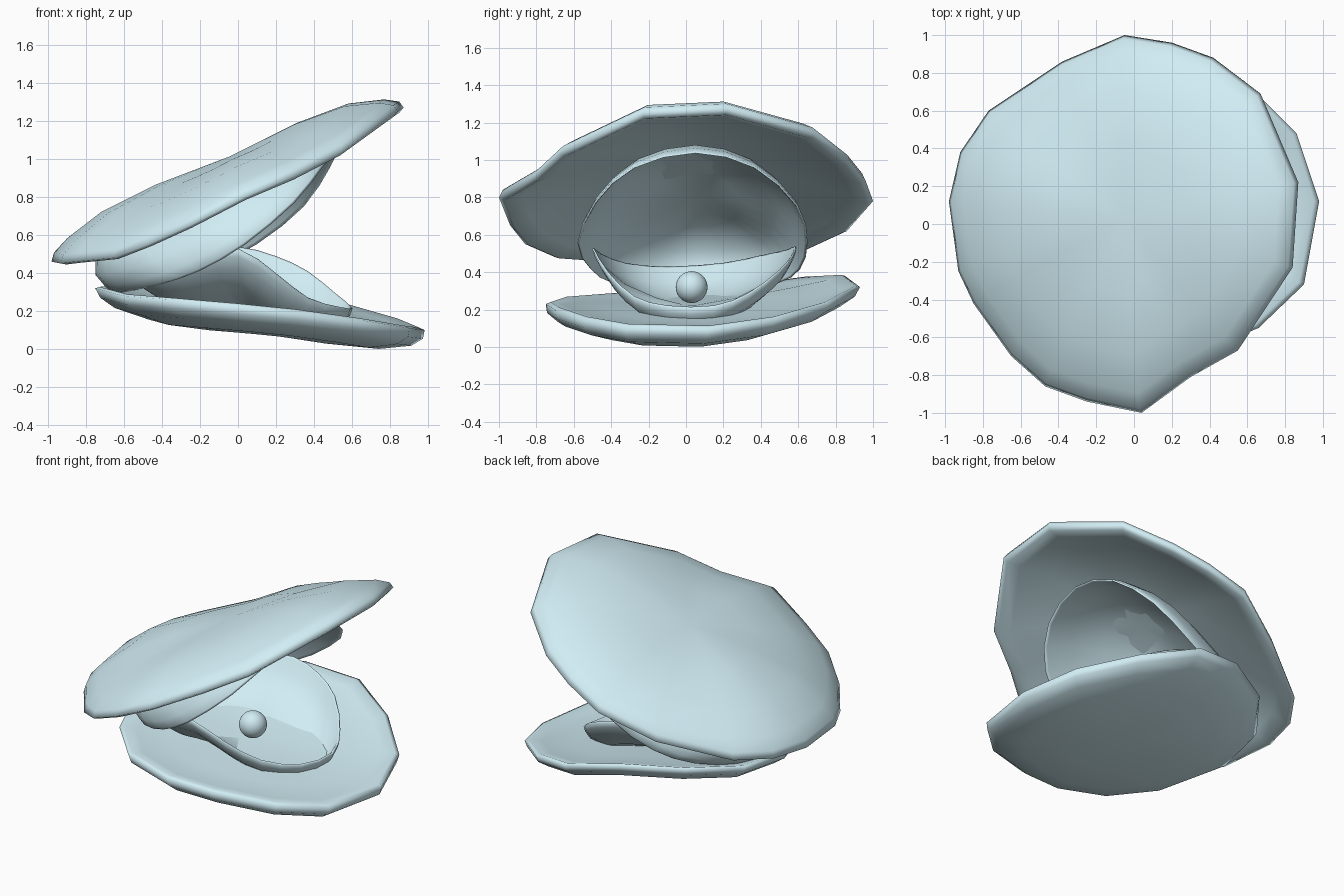
import bpy, bmesh, math
from mathutils import Vector

if "Cube" in bpy.data.objects:
    bpy.data.objects.remove(bpy.data.objects["Cube"])

mat = bpy.data.materials.new("pale_blue")
mat.diffuse_color = (.64, .85, .91, 1)
mat.use_nodes = True
mat.node_tree.nodes["Principled BSDF"].inputs["Base Color"].default_value = mat.diffuse_color


def smooth_loop(pts):
    # Doubles a closed loop with Catmull-Rom midpoints
    n, out = len(pts), []
    for i in range(n):
        a, b, c, d = (pts[(i + k) % n] for k in (-1, 0, 1, 2))
        out += [b, (b + c) * 0.5625 - (a + d) * 0.0625]
    return out


def build_dish(name, rim, centre, depth, profile, refine=False):
    # Closed dish: the rim is scaled to the centre and pushed along depth
    rim = [Vector(p) for p in rim]
    if refine:
        rim = smooth_loop(rim)
    c, v, n = Vector(centre), Vector(depth), len(rim)
    bm = bmesh.new()
    first = bm.verts.new(c + v * profile[0][1])
    last = bm.verts.new(c + v * profile[-1][1])
    rings = [[bm.verts.new(c + (p - c) * s + v * d) for p in rim]
             for s, d in profile[1:-1]]
    for i in range(n):
        j = (i + 1) % n
        bm.faces.new((first, rings[0][i], rings[0][j]))
        bm.faces.new((last, rings[-1][j], rings[-1][i]))
        for a, b in zip(rings, rings[1:]):
            bm.faces.new((a[i], b[i], b[j], a[j]))
    for vert in bm.verts:
        vert.co.z = max(vert.co.z, 0)
    bmesh.ops.recalc_face_normals(bm, faces=bm.faces)
    me = bpy.data.meshes.new(name)
    bm.to_mesh(me)
    bm.free()
    ob = bpy.data.objects.new(name, me)
    bpy.context.collection.objects.link(ob)
    me.shade_smooth()
    me.materials.append(mat)
    return ob


# Cross-sections: (rim scale, fraction of depth), outside to inside
upper_profile = [(0, 1), (.4, .97), (.7, .79), (.9, .44), (.98, .2), (1, 0),
                 (.97, -.08), (.88, .08), (.65, .45), (.35, .72), (0, .8)]
lower_profile = [(0, 1), (.4, .98), (.7, .88), (.9, .6), (.98, .3), (1, 0),
                 (.97, -.06), (.88, .04), (.65, .08), (.35, .1), (0, .1)]
cup_profile = [(0, 1), (.4, .97), (.72, .8), (.92, .45), (.98, .2), (1, .04),
               (.99, 0), (.975, .04), (.9, .38), (.7, .73), (.4, .9), (0, .93)]

# Upper shell
build_dish("upper_shell", [
    (-.05, 1, .78), (.2, .96, .89), (.42, .88, .99), (.67, .69, 1.14),
    (.87, .22, 1.27), (.84, -.23, 1.25), (.55, -.67, 1.04), (.3, -.81, .91),
    (.04, -1, .80), (-.25, -.94, .65), (-.47, -.86, .55), (-.65, -.7, .48),
    (-.85, -.42, .46), (-.93, -.25, .45), (-.98, .12, .46), (-.92, .38, .47),
    (-.77, .6, .5), (-.38, .86, .62)],
    (-.02, .03, .81), (-.03, 0, .2), upper_profile)

# Lower shell
build_dish("lower_shell", [
    (.98, .12, .10), (.9, -.32, .11), (.66, -.55, .15), (.3, -.7, .2),
    (0, -.75, .23), (-.35, -.66, .26), (-.6, -.4, .28), (-.75, 0, .32),
    (-.68, .35, .33), (-.45, .65, .37), (-.1, .85, .38), (.25, .93, .32),
    (.58, .76, .23), (.86, .48, .15)],
    (.1, .06, .24), (.03, -.03, -.16), lower_profile)

# Upper inner cup, hanging under the upper shell
build_dish("upper_inner_cup", [
    (.52, .05, 1.04), (.45, -.28, .96), (.3, -.49, .77), (.04, -.58, .55),
    (-.2, -.51, .41), (-.4, -.4, .34), (-.58, -.18, .3), (-.64, .05, .29),
    (-.57, .28, .3), (-.4, .5, .34), (-.18, .61, .41), (.1, .65, .55),
    (.35, .6, .75), (.49, .37, .96)],
    (-.03, .03, .64), (-.35, 0, .16), cup_profile, True)

# Lower inner cup, holding the pearl
build_dish("lower_inner_cup", [
    (.6, .15, .22), (.54, -.1, .22), (.37, -.28, .27), (.2, -.42, .4),
    (0, -.5, .53), (-.25, -.46, .5), (-.47, -.33, .45), (-.57, -.1, .43),
    (-.57, .2, .45), (-.47, .4, .49), (-.25, .54, .52), (0, .59, .54),
    (.2, .57, .49), (.37, .5, .41), (.52, .34, .29)],
    (0, .07, .4), (.02, 0, -.21), cup_profile, True)

# Pearl
bpy.ops.mesh.primitive_uv_sphere_add(segments=32, ring_count=16, radius=.085,
                                     location=(.09, .03, .32))
pearl = bpy.context.object
pearl.name = "pearl"
pearl.data.shade_smooth()
pearl.data.materials.append(mat)
